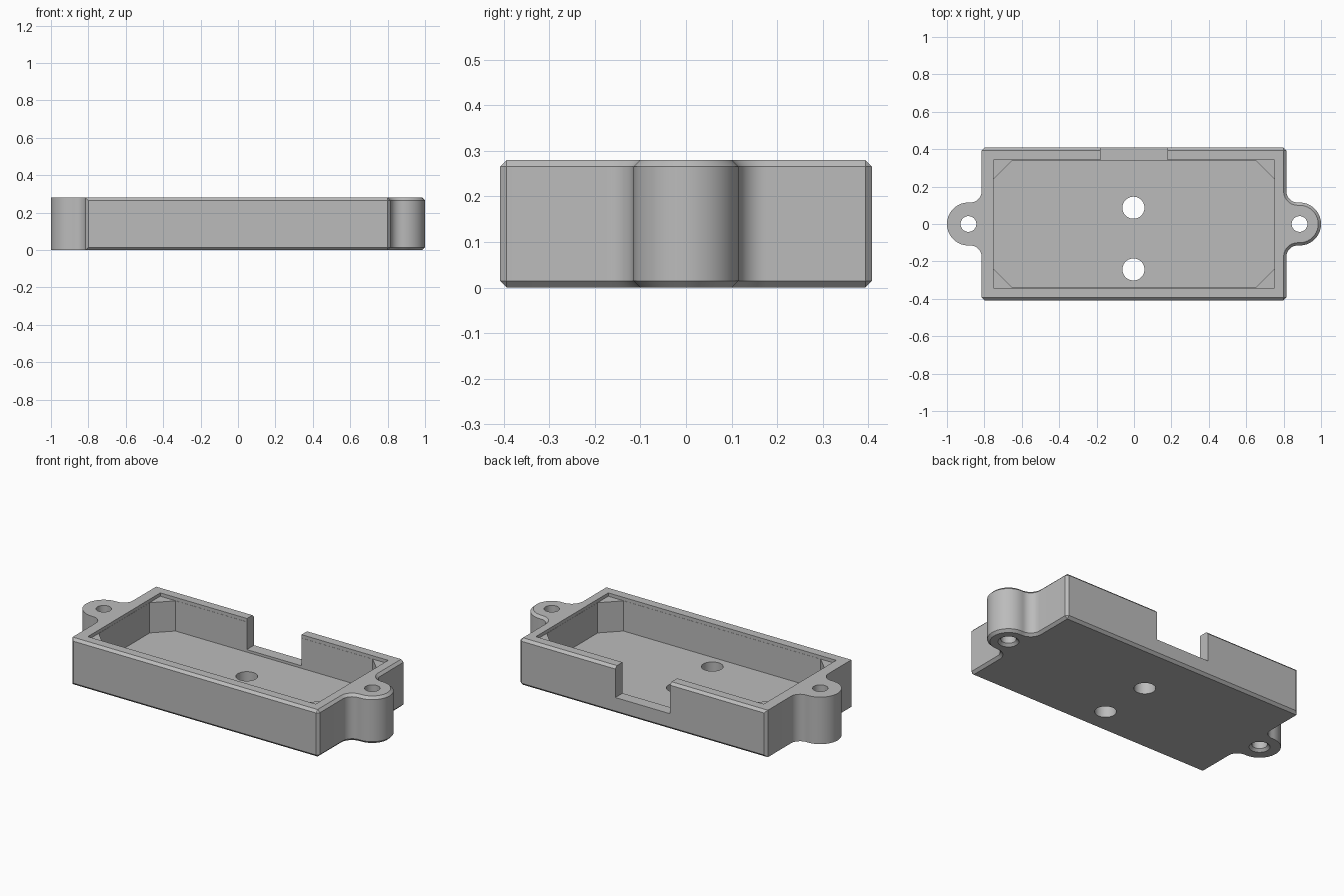
import bpy, bmesh, math

if "Cube" in bpy.data.objects:
    bpy.data.objects.remove(bpy.data.objects["Cube"], do_unlink=True)

HX, HY, H = 0.815, 0.408, 0.28      # body half sizes and height
LUG_X, LUG_R, FILLET = 0.885, 0.115, 0.06
FLOOR, CHAMFER = 0.08, 0.015

grey = bpy.data.materials.new("plain grey")
grey.use_nodes = True
grey.diffuse_color = (0.5, 0.5, 0.5, 1)
grey.node_tree.nodes["Principled BSDF"].inputs["Base Color"].default_value = (0.5, 0.5, 0.5, 1)


def arc(cx, cy, r, start, end, n):
    angles = [math.radians(start + (end - start) * i / n) for i in range(n + 1)]
    return [(cx + r * math.cos(a), cy + r * math.sin(a)) for a in angles]


def prism(name, outline, z0, z1, bevel_rule=None):
    bm = bmesh.new()
    face = bm.faces.new([bm.verts.new((x, y, z0)) for x, y in outline])
    top = bmesh.ops.extrude_face_region(bm, geom=[face])["geom"]
    for v in top:
        if isinstance(v, bmesh.types.BMVert):
            v.co.z = z1
    bmesh.ops.recalc_face_normals(bm, faces=bm.faces)
    if bevel_rule:
        edges = [e for e in bm.edges if bevel_rule(e)]
        bmesh.ops.bevel(bm, geom=edges, offset=CHAMFER, segments=1,
                        affect='EDGES', clamp_overlap=False)
    mesh = bpy.data.meshes.new(name)
    bm.to_mesh(mesh)
    bm.free()
    mesh.materials.append(grey)
    obj = bpy.data.objects.new(name, mesh)
    bpy.context.collection.objects.link(obj)
    return obj


def cone(name, x, y, r0, r1, z0, z1):
    bpy.ops.mesh.primitive_cone_add(vertices=40, radius1=r0, radius2=r1, depth=z1 - z0,
                                    location=(x, y, (z0 + z1) / 2))
    obj = bpy.context.object
    obj.name = name
    obj.data.materials.append(grey)
    return obj


def rect(x0, x1, y0, y1):
    return [(x0, y0), (x1, y0), (x1, y1), (x0, y1)]


def edge_rule(e):
    # Chamfer the box corners and rims; the -x end keeps crisp rims
    a, b = e.verts[0].co, e.verts[1].co
    if abs(a.z - b.z) > 0.1:
        return abs(a.y) > HY - 0.01
    return max(a.x, b.x) > -HX + 0.001


# Housing outline: rectangle with a filleted round lug at each end
side = [(HX, -HY)]
side += arc(HX + FILLET, -LUG_R - FILLET, FILLET, 180, 90, 10)
side += arc(LUG_X, 0, LUG_R, -90, 90, 28)
side += arc(HX + FILLET, LUG_R + FILLET, FILLET, 270, 180, 10)
side += [(HX, HY)]
outline = side + [(-x, -y) for x, y in side]
housing = prism("housing", outline, 0, H, edge_rule)

# Cavity with cut corners, a shallow step over the corner posts, and the rear notch
CX, CY, CUT = 0.75, 0.34, 0.1
octagon = [(CX, -CY + CUT), (CX, CY - CUT), (CX - CUT, CY), (-CX + CUT, CY),
           (-CX, CY - CUT), (-CX, -CY + CUT), (-CX + CUT, -CY), (CX - CUT, -CY)]
E = 0.001
cutters = [
    prism("cavity_cutter", octagon, FLOOR, H + 0.1),
    prism("rim_step_cutter", rect(-CX - E, CX + E, -CY - E, CY + E), H - 0.02, H + 0.12),
    prism("notch_cutter", rect(-0.18, 0.18, 0.3, 0.5), 0.095, H + 0.14),
]

# Floor holes
for y in (0.087, -0.243):
    cutters.append(cone("floor_hole_cutter", -0.003, y, 0.059, 0.059, -0.1, 0.2))

# Lug holes, countersunk underneath
for x in (-LUG_X, LUG_X):
    cutters.append(cone("lug_hole_cutter", x, 0, 0.042, 0.042, -0.1, 0.5))
    cutters.append(cone("countersink_cutter", x, 0, 0.072, 0.042 - E, -CHAMFER, CHAMFER + E))

bpy.ops.object.select_all(action='DESELECT')
bpy.context.view_layer.objects.active = housing
housing.select_set(True)
for cutter in cutters:
    cutter.hide_render = True
    mod = housing.modifiers.new("cut", 'BOOLEAN')
    mod.operation = 'DIFFERENCE'
    mod.solver = 'EXACT'
    mod.object = cutter
    bpy.ops.object.modifier_apply(modifier=mod.name)
    bpy.data.objects.remove(cutter, do_unlink=True)

bpy.ops.object.shade_smooth_by_angle(angle=math.radians(30))
